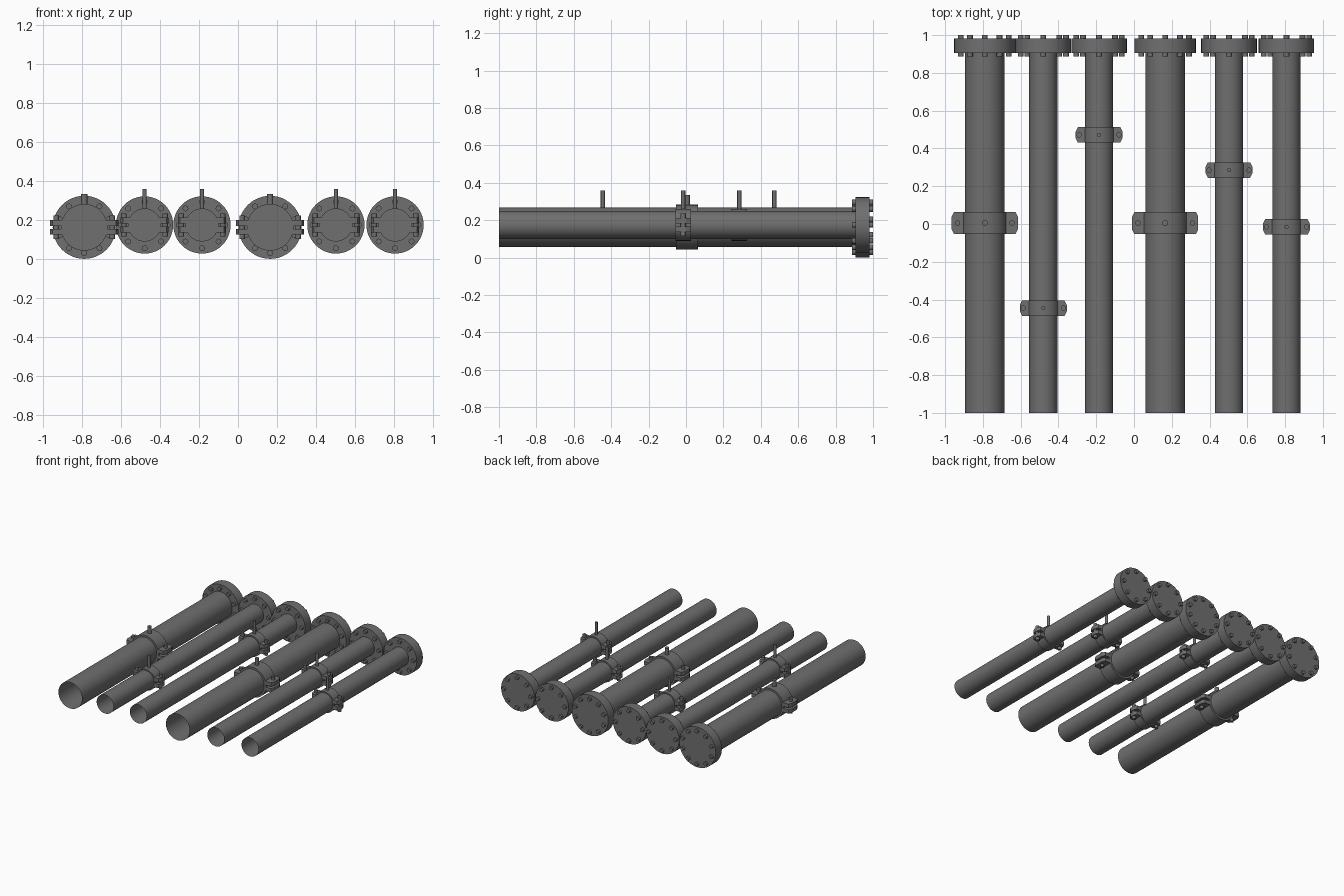
import bpy, math
from mathutils import Vector

cube = bpy.data.objects.get("Cube")
if cube:
    bpy.data.objects.remove(cube, do_unlink=True)

steel = bpy.data.materials.new("dark grey steel")
steel.use_nodes = True
colour = (0.16, 0.16, 0.16, 1)
steel.diffuse_color = colour
steel.node_tree.nodes["Principled BSDF"].inputs["Base Color"].default_value = colour


def finish(name, smooth=True):
    ob = bpy.context.object
    ob.name = name
    ob.data.materials.append(steel)
    if smooth:
        bpy.ops.object.shade_smooth_by_angle(angle=math.radians(35))
    return ob


def rod(name, start, end, radius, sides=32, fill='NGON'):
    """Cylinder between two points."""
    a, b = Vector(start), Vector(end)
    turn = (b - a).to_track_quat('Z', 'Y').to_euler()
    bpy.ops.mesh.primitive_cylinder_add(vertices=sides, radius=radius, depth=(b - a).length,
                                        end_fill_type=fill, location=(a + b) / 2, rotation=turn)
    return finish(name)


def ear(name, x, y, z, side, inner, outer, half, z0, z1):
    """Clamp ear plate with clipped outer corners."""
    clip = 0.012
    outline = [(inner, -half), (outer - clip, -half), (outer, -half + 2 * clip),
               (outer, half - 2 * clip), (outer - clip, half), (inner, half)]
    n = len(outline)
    verts = [(x + side * u, y + v, z + h) for h in (z0, z1) for u, v in outline]
    faces = [tuple(range(n))[::-1], tuple(range(n, 2 * n))]
    faces += [(i, (i + 1) % n, (i + 1) % n + n, i + n) for i in range(n)]
    if side < 0:
        faces = [f[::-1] for f in faces]
    mesh = bpy.data.meshes.new(name)
    mesh.from_pydata(verts, [], faces)
    ob = bpy.data.objects.new(name, mesh)
    bpy.context.collection.objects.link(ob)
    mesh.materials.append(steel)


BIG = dict(z=0.163, r=0.105, flange=0.162, bolts=10, bolt_ring=0.133, ring=0.12,
           half=0.058, ear=0.175, pin=0.144, top=0.335, stem=0.016)
SMALL = dict(z=0.175, r=0.075, flange=0.147, bolts=8, bolt_ring=0.12, ring=0.085,
             half=0.041, ear=0.124, pin=0.106, top=0.36, stem=0.011)


def pipe(x, clamp_y, p):
    z = p["z"]
    # Open tube and blind flange
    rod("pipe", (x, -1, z), (x, 0.92, z), p["r"], 48, 'NOTHING')
    rod("flange", (x, 0.905, z), (x, 0.982, z), p["flange"], 48)
    # Flange bolts
    for i in range(p["bolts"]):
        a = -math.pi / 2 + i * 2 * math.pi / p["bolts"]
        bx, bz = x + p["bolt_ring"] * math.cos(a), z + p["bolt_ring"] * math.sin(a)
        rod("flange_bolt", (bx, 0.887, bz), (bx, 1, bz), 0.015, 12)
    # Clamp band, top stem, split ears and their bolts
    h = p["half"]
    rod("clamp_band", (x, clamp_y - h, z), (x, clamp_y + h, z), p["ring"], 32)
    rod("clamp_stem", (x, clamp_y, z + p["r"]), (x, clamp_y, p["top"]), p["stem"], 12)
    for s in (-1, 1):
        ear("clamp_ear_upper", x, clamp_y, z, s, p["r"] * 0.9, p["ear"], h, 0.008, 0.038)
        ear("clamp_ear_lower", x, clamp_y, z, s, p["r"] * 0.9, p["ear"], h, -0.038, -0.008)
        px = x + s * p["pin"]
        rod("clamp_bolt", (px, clamp_y, z - 0.06), (px, clamp_y, z + 0.06), 0.014, 12)


for x, clamp_y, size in [(-0.79, 0.005, BIG), (-0.48, -0.445, SMALL), (-0.185, 0.472, SMALL),
                         (0.165, 0.005, BIG), (0.503, 0.285, SMALL), (0.807, -0.015, SMALL)]:
    pipe(x, clamp_y, size)
